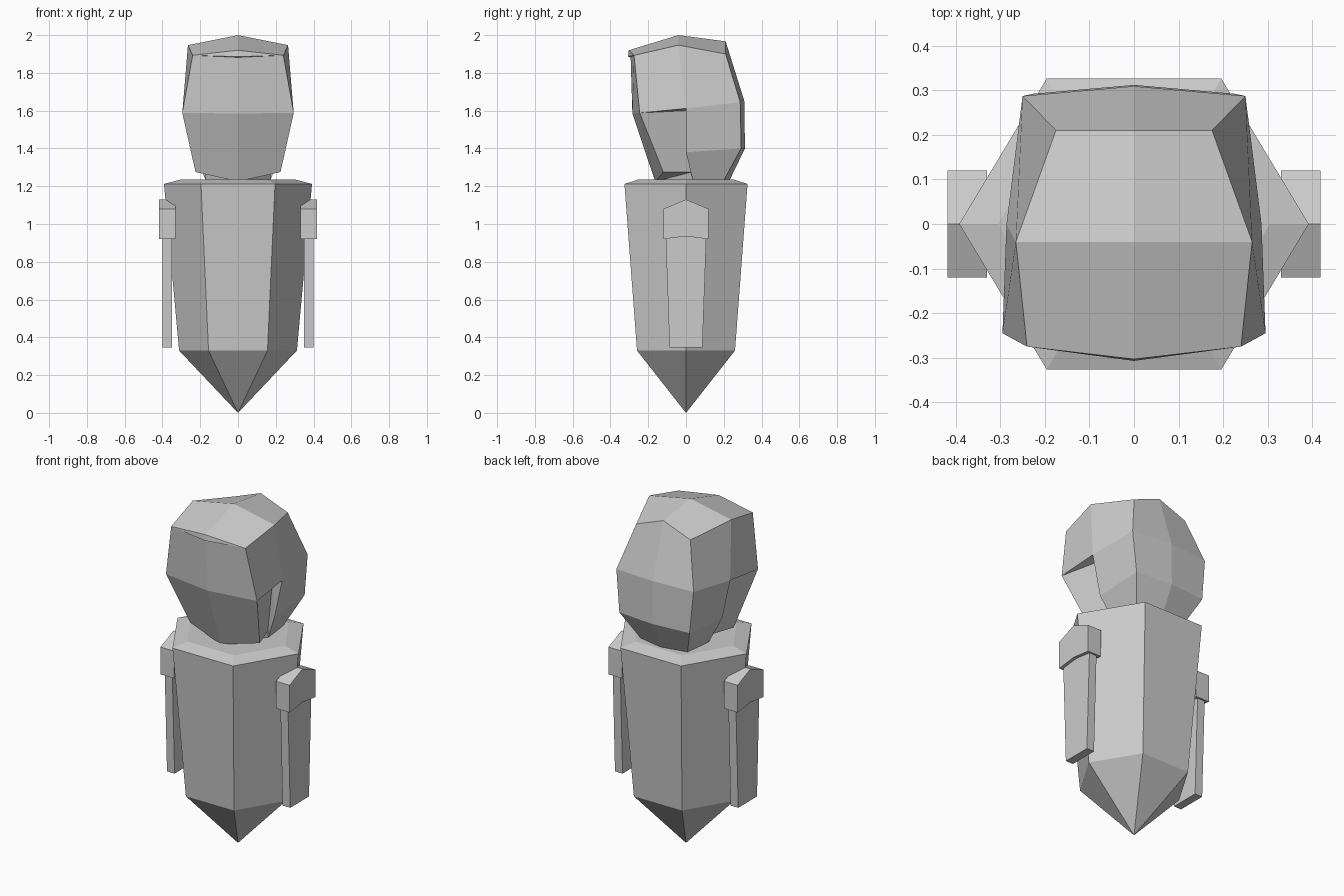
import bpy, bmesh, math

if "Cube" in bpy.data.objects:
    bpy.data.objects.remove(bpy.data.objects["Cube"])


def make_object(name, verts, faces, mirror=False):
    mesh = bpy.data.meshes.new(name)
    mesh.from_pydata(verts, [], faces)
    bm = bmesh.new()
    bm.from_mesh(mesh)
    bmesh.ops.recalc_face_normals(bm, faces=bm.faces)
    bm.to_mesh(mesh)
    bm.free()
    obj = bpy.data.objects.new(name, mesh)
    bpy.context.collection.objects.link(obj)
    if mirror:
        mod = obj.modifiers.new("mirror", 'MIRROR')
        mod.use_axis = (True, False, False)
    return obj


def side_plate(name, outline, x0, x1):
    """Extrude a (y, z) outline along x and mirror it to the other side."""
    n = len(outline)
    verts = [(x, y, z) for x in (x0, x1) for y, z in outline]
    faces = [list(range(n)), list(range(n, 2 * n))]
    faces += [[i, (i + 1) % n, n + (i + 1) % n, n + i] for i in range(n)]
    return make_object(name, verts, faces, mirror=True)


# Body: six-sided crystal with bevelled top and pointed base
verts, faces = [(0, 0, 0)], []
for r, z in ((0.312, 0.33), (0.392, 1.212), (0.305, 1.235)):
    for i in range(6):
        a = math.radians(60 * i)
        verts.append((r * math.cos(a), r * 0.96 * math.sin(a), z))
for i in range(6):
    j = (i + 1) % 6
    faces.append([0, 1 + j, 1 + i])
    for k in (1, 7):
        faces.append([k + i, k + j, k + 6 + j, k + 6 + i])
faces.append(list(range(13, 19)))
make_object("body", verts, faces)

# Arms: gabled shoulder guard and tapered forearm
side_plate("shoulder_guards", [(-0.12, 0.92), (0, 0.935), (0.12, 0.92),
                               (0.12, 1.08), (0, 1.13), (-0.12, 1.08)], 0.33, 0.418)
side_plate("forearms", [(-0.087, 0.345), (0.087, 0.345),
                        (0.108, 0.94), (-0.108, 0.94)], 0.35, 0.399)

# Head: half of the helmet, from chin over the crown to the nape
centre = [(0, -0.163, 1.225), (0, -0.284, 1.585), (0, -0.303, 1.92), (0, -0.04, 2.0),
          (0, 0.21, 1.967), (0, 0.309, 1.65), (0, 0.312, 1.40), (0, 0.23, 1.23)]
edge = [(0.225, -0.12, 1.275), (0.295, -0.245, 1.588), (0.24, -0.275, 1.893),
        (0.265, -0.04, 1.947), (0.175, 0.21, 1.9), (0.25, 0.287, 1.645),
        (0.227, 0.292, 1.40), (0.15, 0.2, 1.23)]
# cheek, rear panel edge, jaw recess and brow lip points
extra = [(0.286, 0, 1.612), (0.235, 0, 1.38), (0.172, 0.035, 1.235),
         (0.172, 0.03, 1.275), (0.225, 0, 1.6),
         (0, -0.307, 1.886), (0, -0.293, 1.882)]
CHEEK, REAR, NAPE, JAW_LOW, JAW_TOP, LIP, RECESS = range(16, 23)
faces = [[i, i + 1, i + 9, i + 8] for i in (0, 2, 3, 4, 5, 6)]
faces += [
    [1, RECESS, 10, 9], [RECESS, LIP, 10], [LIP, 2, 10],             # visor and brow
    [9, 10, 11, CHEEK], [11, 12, 13, CHEEK],                         # upper sides
    [CHEEK, 13, 14, REAR], [REAR, 14, 15, NAPE],                     # rear sides
    [9, JAW_TOP, JAW_LOW, 8], [9, CHEEK, JAW_TOP],                   # recessed jaw
    [CHEEK, REAR, JAW_TOP], [REAR, JAW_LOW, JAW_TOP], [REAR, NAPE, JAW_LOW],
    [0, 8, JAW_LOW], [0, JAW_LOW, NAPE], [0, NAPE, 15, 7],           # underside
]
make_object("head", centre + edge + extra, faces, mirror=True)
